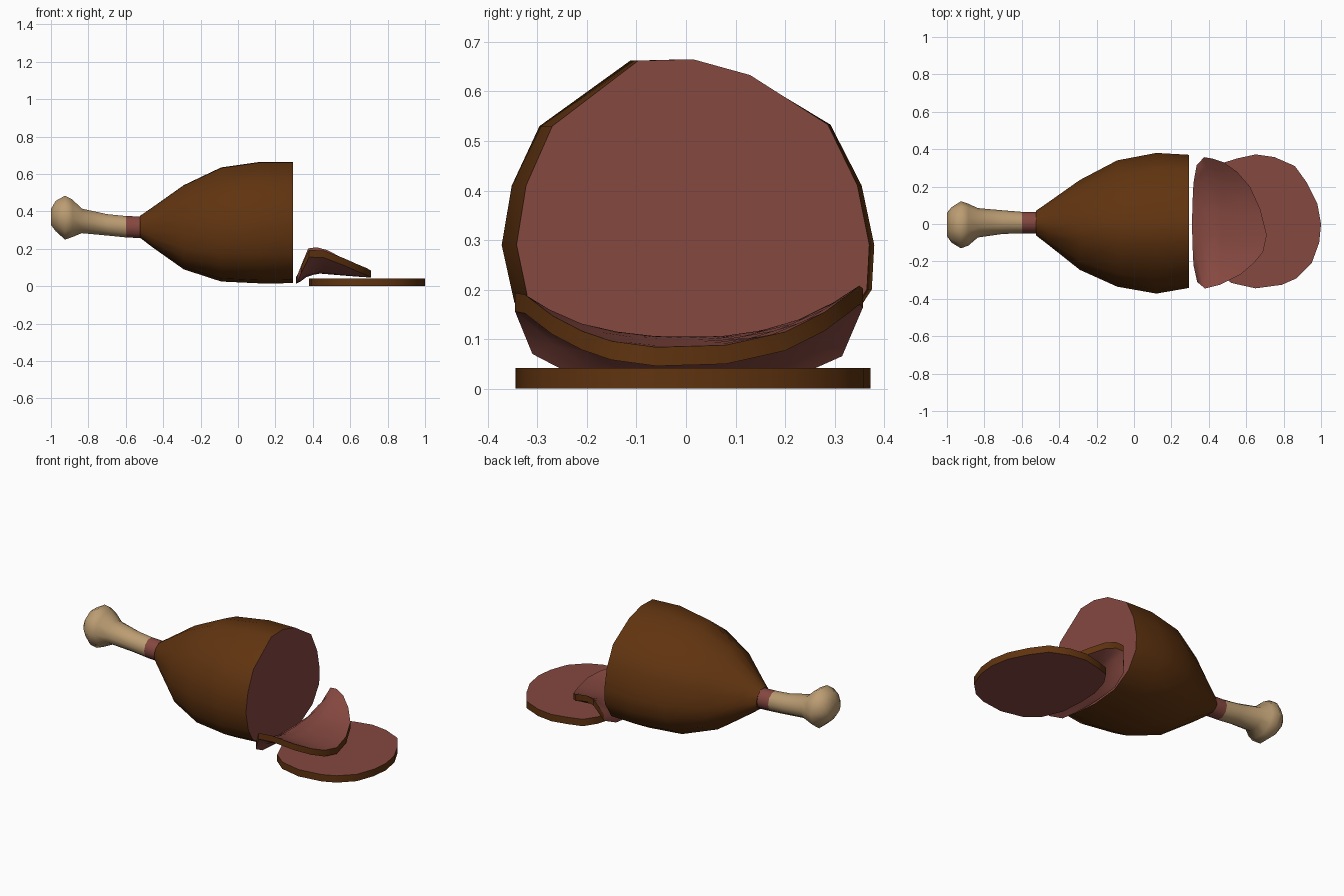
import bpy, bmesh, math

if "Cube" in bpy.data.objects:
    bpy.data.objects.remove(bpy.data.objects["Cube"])


def material(name, rgb):
    m = bpy.data.materials.new(name)
    m.diffuse_color = (*rgb, 1)
    m.use_nodes = True
    m.node_tree.nodes["Principled BSDF"].inputs["Base Color"].default_value = m.diffuse_color
    return m


CRUST = material("brown crust", (0.118, 0.034, 0.005))
MEAT = material("red meat", (0.235, 0.065, 0.051))
BONE = material("pale bone", (0.50, 0.335, 0.17))


def finish(bm, name, mats, angle):
    bmesh.ops.recalc_face_normals(bm, faces=bm.faces)
    me = bpy.data.meshes.new(name)
    bm.to_mesh(me)
    bm.free()
    for m in mats:
        me.materials.append(m)
    ob = bpy.data.objects.new(name, me)
    bpy.context.collection.objects.link(ob)
    bpy.ops.object.select_all(action='DESELECT')
    ob.select_set(True)
    bpy.context.view_layer.objects.active = ob
    bpy.ops.object.shade_smooth_by_angle(angle=math.radians(angle))
    return ob


def loft(name, section, stations, mats, angle, cap_slot=0):
    """Skin a unit section (-1..1) along x; stations are x, ymin, ymax, zmin, zmax."""
    bm = bmesh.new()
    rings = []
    for x, y0, y1, z0, z1 in stations:
        rings.append([bm.verts.new((x, (y0 + y1) / 2 + u * (y1 - y0) / 2,
                                    (z0 + z1) / 2 + v * (z1 - z0) / 2)) for u, v in section])
    n = len(section)
    for a, b in zip(rings, rings[1:]):
        for i in range(n):
            bm.faces.new((a[i], a[(i + 1) % n], b[(i + 1) % n], b[i]))
    bm.faces.new(rings[0])
    bm.faces.new(rings[-1]).material_index = cap_slot
    return finish(bm, name, mats, angle)


def meat_slice(name, outline, centre, height, thick, crust_from, scales):
    """Slab from an xy outline: meat above and below, crust around the rim."""
    bm = bmesh.new()
    n = len(outline)
    cx, cy = centre
    outer = []
    for lift in (0, thick):
        rings = []
        for s in scales:
            ring = []
            for x, y in outline:
                px, py = cx + (x - cx) * s, cy + (y - cy) * s
                ring.append(bm.verts.new((px, py, height(px, py) + lift)))
            rings.append(ring)
        for a, b in zip(rings, rings[1:]):
            for i in range(n):
                bm.faces.new((a[i], a[(i + 1) % n], b[(i + 1) % n], b[i]))
        mid = bm.verts.new((cx, cy, height(cx, cy) + lift))
        for i in range(n):
            bm.faces.new((rings[-1][i], rings[-1][(i + 1) % n], mid))
        outer.append(rings[0])
    lo, hi = outer
    for i in range(n):
        j = (i + 1) % n
        f = bm.faces.new((lo[i], lo[j], hi[j], hi[i]))
        f.material_index = 1 if (lo[i].co.x + lo[j].co.x) / 2 > crust_from else 0
    return finish(bm, name, [MEAT, CRUST], 45)


# ham body: cut-face outline carried along the leg, meat on the cut end
cut = [(-.115, .662), (0, .665), (.12, .633), (.283, .533), (.345, .41), (.37, .29),
       (.365, .2), (.30, .1), (.18, .032), (0, .015), (-.18, .032), (-.30, .1),
       (-.345, .175), (-.37, .29), (-.35, .41), (-.295, .53)]
ham_section = [(y / .37, (z - .34) / .325) for y, z in cut]
loft("ham_body", ham_section, [
    (-.525, -.06, .07, .26, .375),
    (-.46, -.11, .115, .21, .42),
    (-.29, -.245, .235, .09, .54),
    (-.09, -.335, .34, .025, .635),
    (.12, -.372, .38, .015, .665),
    (.293, -.342, .37, .016, .665)], [CRUST, MEAT], 50, cap_slot=1)

# shank bone with knobbly end, and the meat collar
circle = [(math.cos(math.tau * i / 10), math.sin(math.tau * i / 10)) for i in range(10)]
loft("shank_bone", circle, [
    (-1.0, -.065, .06, .325, .415),
    (-.975, -.10, .09, .29, .46),
    (-.925, -.13, .122, .243, .49),
    (-.885, -.115, .108, .258, .468),
    (-.835, -.072, .085, .28, .418),
    (-.70, -.053, .073, .268, .388),
    (-.60, -.05, .065, .258, .378)], [BONE], 60)
loft("meat_collar", circle, [
    (-.60, -.05, .065, .258, .378),
    (-.50, -.05, .065, .253, .375)], [MEAT], 60)

# slice lying flat
flat_outline = [(.38, 0), (.385, .13), (.42, .25), (.47, .325), (.55, .35), (.65, .372),
                (.75, .358), (.86, .31), (.925, .22), (.98, .11), (1.0, 0), (.99, -.1),
                (.95, -.21), (.87, -.29), (.79, -.325), (.65, -.344), (.52, -.315),
                (.44, -.25), (.39, -.13)]
meat_slice("flat_slice", flat_outline, (.69, .01), lambda x, y: 0, .042, 0, (1, .5))

# slice curling down from the cut, its two ends turned up
curl_outline = [(.31, 0), (.313, .12), (.318, .22), (.335, .315), (.375, .357), (.42, .35),
                (.48, .33), (.55, .28), (.62, .2), (.675, .08), (.71, -.06), (.69, -.15),
                (.64, -.21), (.57, -.27), (.46, -.325), (.38, -.345), (.338, -.31),
                (.318, -.22), (.313, -.12)]
spine = [(.30, .008), (.33, .022), (.37, .052), (.43, .068), (.55, .058), (.72, .044)]


def curl_height(x, y):
    for (xa, za), (xb, zb) in zip(spine, spine[1:]):
        if x <= xb:
            base = za + (zb - za) * (x - xa) / (xb - xa)
            break
    lift = min(1, max(0, (x - .305) / .06))
    return base + .105 * lift * (abs(y) / .35) ** 2.6


meat_slice("curled_slice", curl_outline, (.47, 0), curl_height, .038, .335,
           (1, .85, .65, .4, .2))
